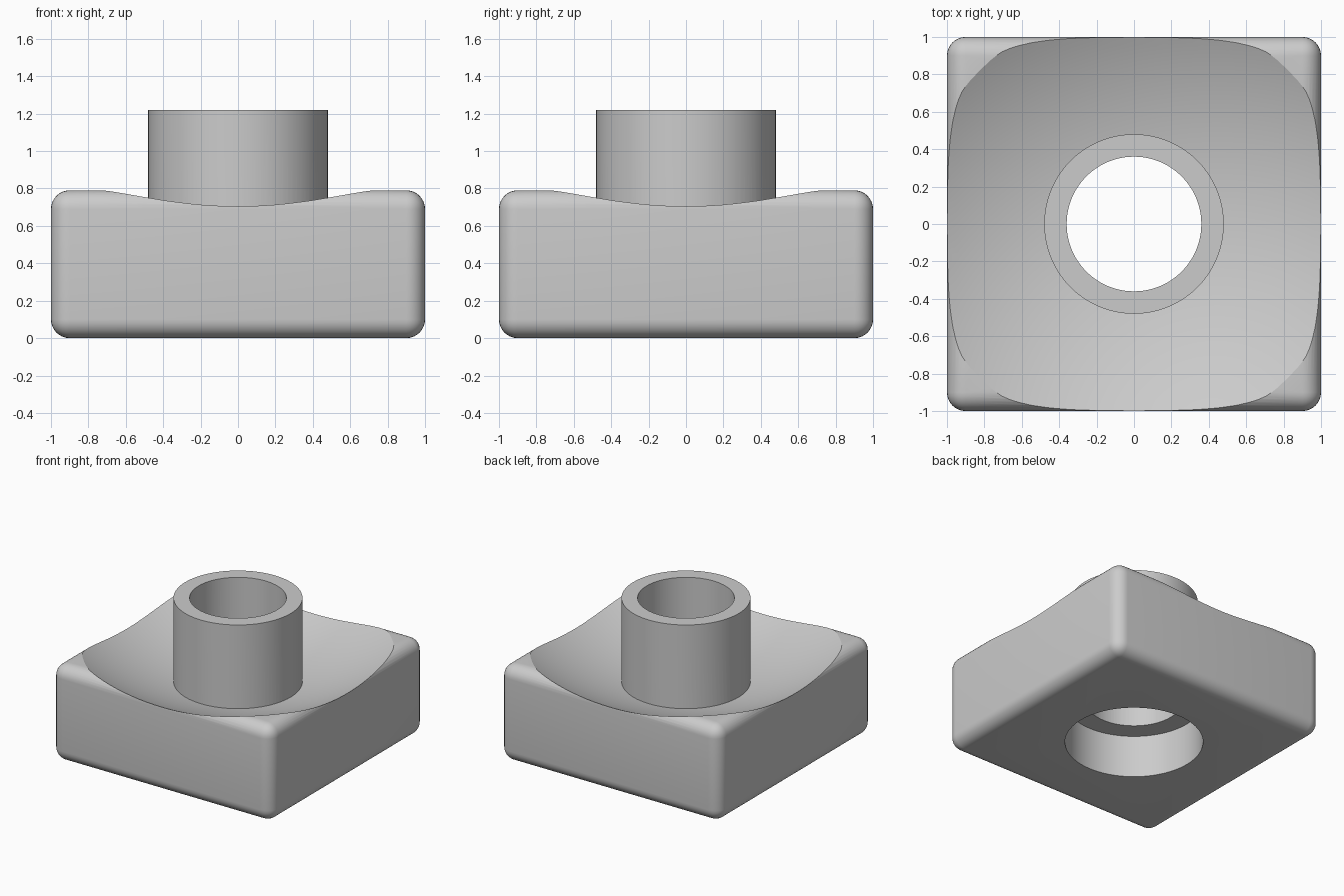
import bpy, bmesh, math

old = bpy.data.objects.get("Cube")
if old:
    bpy.data.objects.remove(old, do_unlink=True)

grey = bpy.data.materials.new("plain grey")
grey.use_nodes = True
colour = (0.6, 0.6, 0.6, 1)
grey.diffuse_color = colour
grey.node_tree.nodes["Principled BSDF"].inputs["Base Color"].default_value = colour


def add_object(name, bm):
    bmesh.ops.recalc_face_normals(bm, faces=bm.faces)
    mesh = bpy.data.meshes.new(name)
    bm.to_mesh(mesh)
    bm.free()
    mesh.materials.append(grey)
    obj = bpy.data.objects.new(name, mesh)
    bpy.context.collection.objects.link(obj)
    return obj


def lathe(name, profile, steps=96):
    """Spin an (r, z) profile, starting and ending on the axis, into a solid."""
    bm = bmesh.new()
    verts = [bm.verts.new((r, 0, z)) for r, z in profile]
    edges = [bm.edges.new(pair) for pair in zip(verts, verts[1:])]
    bmesh.ops.spin(bm, geom=verts + edges, axis=(0, 0, 1), cent=(0, 0, 0),
                   angle=math.tau, steps=steps)
    bmesh.ops.remove_doubles(bm, verts=bm.verts, dist=1e-5)
    return add_object(name, bm)


def rod(name, radius, low, high):
    return lathe(name, [(0, low), (radius, low), (radius, high), (0, high)])


# Rounded square block
TOP = 0.79
bm = bmesh.new()
bmesh.ops.create_cube(bm, size=2)
for v in bm.verts:
    v.co.z = TOP if v.co.z > 0 else 0
bmesh.ops.bevel(bm, geom=bm.edges[:], offset=0.1, segments=8, profile=0.5,
                affect='EDGES')
block = add_object("base_block", bm)

# Spherical dish, collar, bore and counterbore
R, CENTRE = 2.36, 2.843
dish = [(R * math.sin(0.65 * i / 28), CENTRE - R * math.cos(0.65 * i / 28))
        for i in range(29)]
steps = [
    ('DIFFERENCE', lathe("dish_cutter", dish + [(dish[-1][0], 1.5), (0, 1.5)])),
    ('UNION', rod("collar", 0.48, 0.3, 1.22)),
    ('DIFFERENCE', rod("bore_cutter", 0.36, -0.2, 1.5)),
    ('DIFFERENCE', rod("counterbore_cutter", 0.52, -0.2, 0.35)),
]

bpy.ops.object.select_all(action='DESELECT')
block.select_set(True)
bpy.context.view_layer.objects.active = block
for operation, tool in steps:
    mod = block.modifiers.new(tool.name, 'BOOLEAN')
    mod.operation = operation
    mod.solver = 'EXACT'
    mod.object = tool
    bpy.ops.object.modifier_apply(modifier=mod.name)
    bpy.data.objects.remove(tool, do_unlink=True)

bpy.ops.object.shade_smooth_by_angle(angle=math.radians(20))
